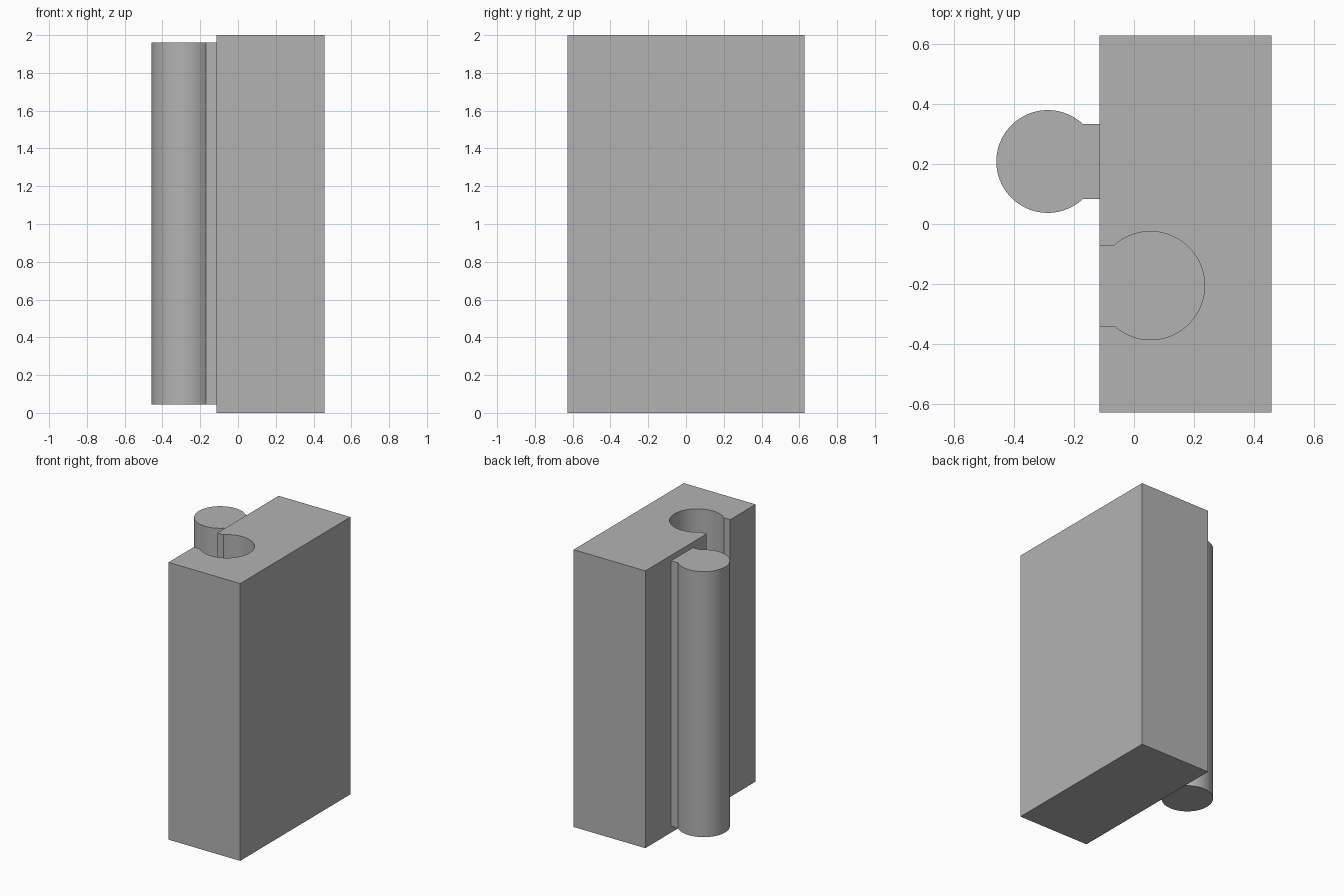
import bpy
import bmesh
import math

if "Cube" in bpy.data.objects:
    bpy.data.objects.remove(bpy.data.objects["Cube"], do_unlink=True)

grey = bpy.data.materials.new("plain grey")
grey.use_nodes = True
colour = (0.45, 0.45, 0.45, 1)
grey.diffuse_color = colour
grey.node_tree.nodes["Principled BSDF"].inputs["Base Color"].default_value = colour


def prism(name, outline, bottom, top):
    """Extrude a closed outline in x and y between two heights."""
    bm = bmesh.new()
    face = bm.faces.new([bm.verts.new((x, y, bottom)) for x, y in outline])
    solid = bmesh.ops.extrude_face_region(bm, geom=[face])
    moved = [v for v in solid["geom"] if isinstance(v, bmesh.types.BMVert)]
    bmesh.ops.translate(bm, verts=moved, vec=(0, 0, top - bottom))
    bmesh.ops.recalc_face_normals(bm, faces=bm.faces)
    mesh = bpy.data.meshes.new(name)
    bm.to_mesh(mesh)
    bm.free()
    obj = bpy.data.objects.new(name, mesh)
    bpy.context.collection.objects.link(obj)
    mesh.materials.append(grey)
    return obj


def keyhole(cx, cy, radius, half_neck, neck_x, direction, steps=72):
    """Round head joined to a straight neck that ends at neck_x."""
    gap = math.asin(half_neck / radius)
    start = 0 if direction > 0 else math.pi
    points = [(neck_x, cy - direction * half_neck), (neck_x, cy + direction * half_neck)]
    for i in range(steps + 1):
        a = start + gap + (2 * math.pi - 2 * gap) * i / steps
        points.append((cx + radius * math.cos(a), cy + radius * math.sin(a)))
    return points


# Block
left, right, half_depth, height = -0.115, 0.457, 0.628, 2.0
block = prism("block", [(left, -half_depth), (right, -half_depth),
                        (right, half_depth), (left, half_depth)], 0, height)

# Socket with a thin floor, open at the top and the side
cutter = prism("socket_cutter", keyhole(0.055, -0.205, 0.18, 0.134, left - 0.1, -1),
               0.04, height + 0.1)
cutter.hide_render = True
cut = block.modifiers.new("socket", "BOOLEAN")
cut.operation = "DIFFERENCE"
cut.solver = "EXACT"
cut.object = cutter
bpy.context.view_layer.objects.active = block
bpy.ops.object.modifier_apply(modifier=cut.name)
bpy.data.objects.remove(cutter, do_unlink=True)

# Matching peg
peg = prism("peg", keyhole(-0.287, 0.208, 0.171, 0.125, left, 1), 0.045, 1.96)

# Smooth the round walls and keep the corners sharp
bpy.ops.object.select_all(action="DESELECT")
for obj in (block, peg):
    obj.select_set(True)
bpy.context.view_layer.objects.active = block
bpy.ops.object.shade_smooth_by_angle(angle=math.radians(30))
